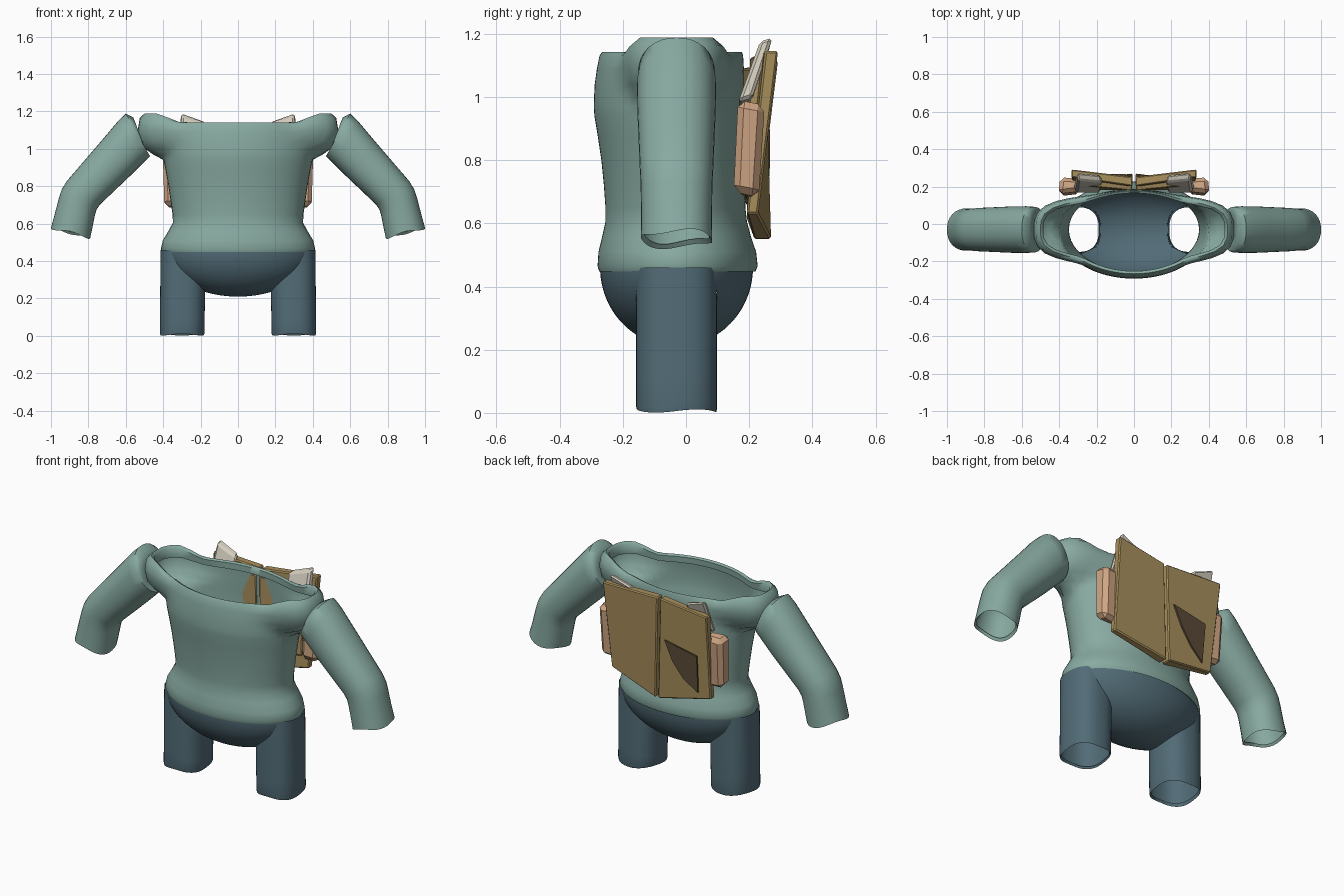
import bpy, bmesh, math
from mathutils import Vector

if "Cube" in bpy.data.objects:
    bpy.data.objects.remove(bpy.data.objects["Cube"])

YC = -0.03  # depth centre of the body


def material(name, rgb):
    m = bpy.data.materials.new(name)
    lin = [(v / 255 / 12.92) if v < 10 else ((v / 255 + 0.055) / 1.055) ** 2.4 for v in rgb]
    m.diffuse_color = (*lin, 1)
    m.use_nodes = True
    m.node_tree.nodes["Principled BSDF"].inputs["Base Color"].default_value = m.diffuse_color
    return m


GREEN = material("sage_knit", (136, 170, 161))
BLUE = material("slate_cloth", (82, 108, 119))
TAN = material("tan_board", (168, 143, 92))
CREAM = material("cream_paper", (212, 205, 190))
PEACH = material("peach_leather", (208, 166, 132))
BROWN = material("brown_patch", (92, 76, 56))


def finish(name, bm, mat, angle=45, smooth=True):
    bmesh.ops.recalc_face_normals(bm, faces=bm.faces)
    me = bpy.data.meshes.new(name)
    bm.to_mesh(me)
    bm.free()
    me.materials.append(mat)
    for p in me.polygons:
        p.use_smooth = smooth
    if smooth:
        me.set_sharp_from_angle(angle=math.radians(angle))
    ob = bpy.data.objects.new(name, me)
    bpy.context.collection.objects.link(ob)
    return ob


def loft(bm, rings, cap_start=False):
    rows = [[bm.verts.new(p) for p in r] for r in rings]
    n = len(rows[0])
    for a, b in zip(rows, rows[1:]):
        for i in range(n):
            j = (i + 1) % n
            bm.faces.new((a[i], a[j], b[j], b[i]))
    if cap_start:
        bm.faces.new(rows[0])


def polar(c, s, rx, ry, n):
    return 1 / ((abs(c) / rx) ** n + (abs(s) / ry) ** n) ** (1 / n)


# Sweater body: z, half width, front depth, back depth, shoulder reach, shoulder half depth
BODY = [
    (0.460, .385, .235, .235, 0, 0), (0.448, .405, .245, .25, 0, 0),
    (0.465, .413, .250, .257, 0, 0), (0.51, .402, .247, .252, 0, 0),
    (0.56, .372, .235, .235, 0, 0), (0.605, .348, .225, .223, 0, 0),
    (0.65, .350, .225, .218, 0, 0), (0.72, .360, .230, .217, 0, 0),
    (0.80, .372, .238, .217, 0, 0), (0.88, .386, .250, .218, 0, 0),
    (0.94, .398, .260, .218, 0, 0), (0.97, .402, .262, .217, .45, .08),
    (1.00, .403, .261, .216, .495, .13), (1.04, .402, .259, .214, .525, .165),
    (1.09, .395, .252, .212, .535, .183), (1.13, .385, .244, .210, .525, .178),
    (1.142, .378, .236, .207, .500, .158), (1.135, .360, .222, .195, .485, .145),
    (1.10, .360, .225, .195, .490, .150)]
rings = []
for k, (z, rx, f, b, sx, sy) in enumerate(BODY):
    ring = []
    for i in range(72):
        t = 2 * math.pi * i / 72
        c, s = math.cos(t), math.sin(t)
        r = polar(c, s, rx, f if s < 0 else b, 2)
        if sx:
            r = (r ** 16 + polar(c, s, sx, sy, 3.2) ** 16) ** (1 / 16)
        x = r * c
        lift = 0
        if k >= 14:  # rim rises over the shoulders
            u = min(max((abs(x) - .30) / .14, 0), 1)
            lift = (.015, .035, .046, .042, .02)[k - 14] * u * u * (3 - 2 * u)
        ring.append((x, YC + r * s, z + lift))
    rings.append(ring)
bm = bmesh.new()
loft(bm, rings)
finish("sweater_body", bm, GREEN, 60)

# Sleeves: outer x, z, inner x, z, half depth
SLEEVE = [
    (.545, 1.13, .515, 1.02, .07), (.560, 1.168, .490, .985, .108),
    (.600, 1.188, .470, .960, .122), (.640, 1.150, .510, .922, .125),
    (.720, 1.055, .580, .852, .124), (.840, .915, .680, .757, .119),
    (.915, .828, .738, .702, .116), (.943, .782, .757, .674, .114),
    (.958, .735, .766, .640, .113), (.980, .650, .778, .580, .112),
    (1.00, .577, .790, .524, .113), (.988, .588, .800, .540, .103)]
for side, sx in (("right", 1), ("left", -1)):
    rings = []
    for k, (ox, oz, ix, iz, ry) in enumerate(SLEEVE):
        o, n = Vector((ox, 0, oz)), Vector((ix, 0, iz))
        mid, half = (o + n) / 2, (o - n) / 2
        ring = []
        for i in range(32):
            t = 2 * math.pi * i / 32
            r = polar(math.cos(t), math.sin(t), 1, 1, 2.2)
            p = mid + half * (r * math.cos(t))
            wave = .008 * math.sin(3 * t) if k >= 10 else 0
            ring.append((sx * p.x, YC + ry * r * math.sin(t), p.z + wave))
        rings.append(ring)
    bm = bmesh.new()
    loft(bm, rings, True)
    finish(side + "_sleeve", bm, GREEN, 60)

# Shorts: rounded seat with leg openings
LX, LRX, LRY = .295, .119, .128


def seat_z(x, y):
    e = min(math.hypot(x / .408, (y - YC) / .242), 1)
    return .21 + .25 * (1 - math.sqrt(1 - e * e))


rings = []
for k in range(1, 41):
    e = math.sin(k / 40 * math.pi / 2)
    rings.append([(.408 * e * math.cos(a), YC + .242 * e * math.sin(a),
                   .21 + .25 * (1 - math.cos(k / 40 * math.pi / 2)))
                  for a in [2 * math.pi * i / 96 for i in range(96)]])
bm = bmesh.new()
loft(bm, rings, True)
holes = []
for f in bm.faces:
    c = f.calc_center_median()
    if len(f.verts) == 4 and (abs(abs(c.x) - LX) / LRX) ** 2.5 + (abs(c.y - YC) / LRY) ** 2.5 < .92:
        holes.append(f)
bmesh.ops.delete(bm, geom=holes, context='FACES')
finish("shorts_seat", bm, BLUE, 60)

for side, sx in (("right", 1), ("left", -1)):
    rings = []
    for v in (-.04, 0, .03, .25, .5, .75, 1):
        ring = []
        for i in range(48):
            t = 2 * math.pi * i / 48
            c, s = math.cos(t), math.sin(t)
            r = polar(c, s, 1, 1, 2.5) * (.93 if v < 0 else .98 if v == 0 else 1)
            x, y = LX + LRX * r * c, YC + LRY * r * s
            base = .006 + .005 * math.sin(3 * t)
            ring.append((sx * (x + .004 * (1 - v)), y, base + (seat_z(x, y) - base) * abs(v)))
        rings.append(ring)
    bm = bmesh.new()
    loft(bm, rings)
    finish(side + "_short_leg", bm, BLUE, 50)


def hexa(name, back, front, mat, bevel, smooth=False):
    """Solid between two four-cornered loops, with chamfered edges."""
    bm = bmesh.new()
    loft(bm, [back, front], True)
    bm.verts.ensure_lookup_table()
    bm.faces.new([bm.verts[i] for i in (4, 5, 6, 7)])
    bmesh.ops.bevel(bm, geom=bm.edges[:], offset=bevel, segments=1, affect='EDGES')
    return finish(name, bm, mat, 40, smooth)


# Open board pack on the back, with paper tabs and side pouches
for side, sx, top, bot in (("right", 1, 1.146, .63), ("left", -1, 1.115, .61)):
    back = [Vector(p) for p in ((sx * .008, .252, 1.125), (sx * .335, .292, top),
                                (sx * .32, .228, bot), (sx * .008, .27, .55))]
    front = [p + Vector((0, d, 0)) for p, d in zip(back, (-.05, -.042, -.036, -.055))]
    hexa(side + "_board", back, front, TAN, .006)
    # inner block of the board, meeting the sweater
    hexa(side + "_board_block",
         [(sx * .01, .235, 1.10), (sx * .28, .25, 1.10), (sx * .28, .21, .68), (sx * .01, .235, .64)],
         [(sx * .01, .178, 1.09), (sx * .28, .205, 1.09), (sx * .28, .185, .70), (sx * .01, .188, .66)],
         TAN, .005)
    # slanted paper tab
    hexa(side + "_paper_tab",
         [(sx * .18, .262, 1.145), (sx * .305, .275, 1.192), (sx * .325, .21, 1.0), (sx * .19, .205, .97)],
         [(sx * .165, .222, 1.135), (sx * .30, .235, 1.178), (sx * .31, .165, .985), (sx * .18, .165, .96)],
         CREAM, .01)
    # rounded side pouch
    hexa(side + "_pouch",
         [(sx * .28, .245, .975), (sx * .395, .25, .975), (sx * .39, .232, .685), (sx * .28, .225, .675)],
         [(sx * .29, .175, .99), (sx * .405, .162, .99), (sx * .395, .148, .70), (sx * .29, .16, .695)],
         PEACH, .022)
    if sx < 0:
        # three-cornered patch laid on the left board
        def on_board(u, v, out):
            a, b = back[0].lerp(back[3], v), back[1].lerp(back[2], v)
            return a.lerp(b, u) + Vector((0, out, 0))
        corners = [(.12, .40), (.77, .50), (.77, .92), (.50, .78), (.28, .60)]
        bm = bmesh.new()
        loft(bm, [[on_board(u, v, o) for u, v in corners] for o in (.006, -.003)], True)
        finish("board_patch", bm, BROWN, smooth=False)
